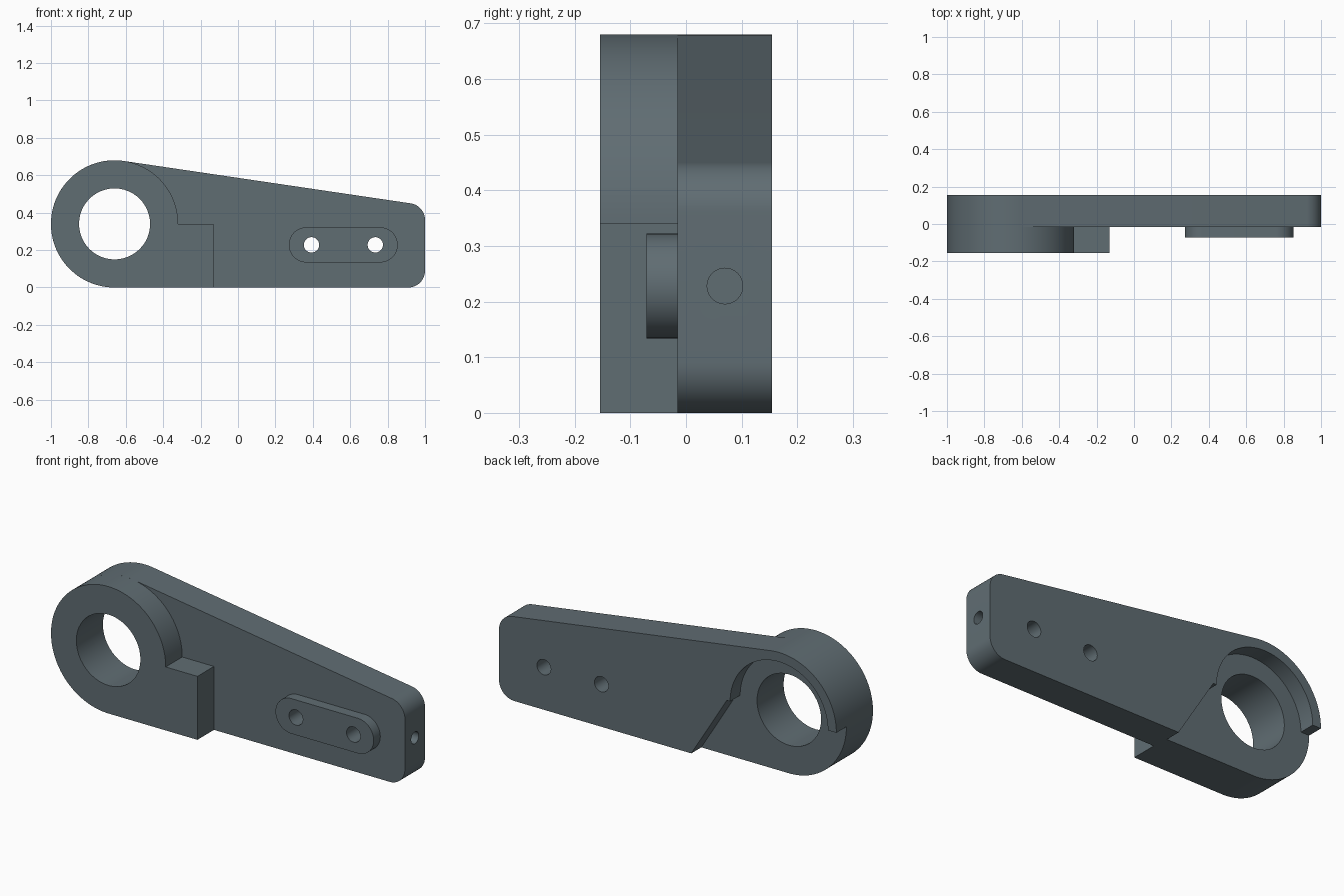
import bpy, bmesh
from math import sin, cos, pi, radians
from mathutils import Matrix

cube = bpy.data.objects.get("Cube")
if cube:
    bpy.data.objects.remove(cube, do_unlink=True)

# Single slate grey material
SLATE = (0.117, 0.153, 0.171, 1)
mat = bpy.data.materials.new("slate_grey")
mat.use_nodes = True
mat.diffuse_color = SLATE
bsdf = next(n for n in mat.node_tree.nodes if n.type == "BSDF_PRINCIPLED")
bsdf.inputs["Base Color"].default_value = SLATE
bsdf.inputs["Roughness"].default_value = 0.6

# Main dimensions
RING = (-0.66, 0.34)
R, BORE = 0.34, 0.19
CORNER = 0.09
FRONT, SEAM, BACK = -0.155, -0.015, 0.155
MID = (SEAM + BACK) / 2
HOLE_Z = 0.228


def arc(centre, r, start, end, steps=48):
    """Points on an arc in the xz plane, angles in degrees."""
    angles = [radians(start + (end - start) * i / steps) for i in range(steps + 1)]
    return [(centre[0] + r * cos(a), centre[1] + r * sin(a)) for a in angles]


def prism(name, outline, y0, y1):
    """Extrude an xz outline between two depths."""
    bm = bmesh.new()
    face = bm.faces.new([bm.verts.new((x, y0, z)) for x, z in outline])
    grown = bmesh.ops.extrude_face_region(bm, geom=[face])
    verts = [g for g in grown["geom"] if isinstance(g, bmesh.types.BMVert)]
    bmesh.ops.translate(bm, vec=(0, y1 - y0, 0), verts=verts)
    bmesh.ops.recalc_face_normals(bm, faces=bm.faces)
    mesh = bpy.data.meshes.new(name)
    bm.to_mesh(mesh)
    bm.free()
    mesh.materials.append(mat)
    obj = bpy.data.objects.new(name, mesh)
    bpy.context.collection.objects.link(obj)
    return obj


def rod(centre, r, y0=-0.3, y1=0.3):
    return prism("cutter", arc(centre, r, 0, 360)[:-1], y0, y1)


def cut(obj, cutter):
    """Subtract a cutter, then discard it."""
    mod = obj.modifiers.new("cut", "BOOLEAN")
    mod.operation, mod.solver, mod.object = "DIFFERENCE", "EXACT", cutter
    bpy.context.view_layer.objects.active = obj
    bpy.ops.object.modifier_apply(modifier=mod.name)
    bpy.data.objects.remove(cutter, do_unlink=True)


# Tapered arm: round end, sloping top tangent to it, two rounded corners
taper = 8.4
top_angle = 90 - taper
cx = 1 - CORNER
cz = RING[1] + (R - CORNER - (cx - RING[0]) * sin(radians(taper))) / cos(radians(taper))
outline = (arc(RING, R, 270, top_angle, 96)
           + arc((cx, cz), CORNER, top_angle, 0, 16)
           + arc((cx, CORNER), CORNER, 0, -90, 16))
arm = prism("tapered_arm", outline, SEAM, BACK)

# Front boss: ring with a square shoulder beside it
shoulder_x = -0.132
boss = prism("ring_boss", arc(RING, R, 270, 0, 96)
             + [(shoulder_x, RING[1]), (shoulder_x, 0)], FRONT, SEAM)

# Raised oblong pad
pad = prism("oblong_pad", arc((0.366, HOLE_Z), 0.094, 270, 90)
            + arc((0.76, HOLE_Z), 0.094, 90, -90), -0.071, SEAM)

# Back recess: half disc above, open below up to a slanted wall
recess = (arc(RING, 0.29, 0, 180)
          + [(-1.1, RING[1]), (-1.1, -0.05), (-0.109, -0.05), (-0.35, RING[1])])
cut(arm, prism("cutter", recess, MID, 0.3))

# Main bore and the two pin holes
for part in (arm, boss):
    cut(part, rod(RING, BORE))
for part in (arm, pad):
    for x in (0.393, 0.734):
        cut(part, rod((x, HOLE_Z), 0.041))

# Blind hole in the narrow end
drill = rod((0, 0), 0.032, -0.12, 0.12)
drill.data.transform(Matrix.Translation((1, MID, HOLE_Z)) @ Matrix.Rotation(pi / 2, 4, "Z"))
cut(arm, drill)

# Smooth the curved walls and keep the edges crisp
bpy.ops.object.select_all(action="DESELECT")
for part in (arm, boss, pad):
    part.select_set(True)
bpy.context.view_layer.objects.active = arm
bpy.ops.object.shade_smooth_by_angle(angle=radians(30))
